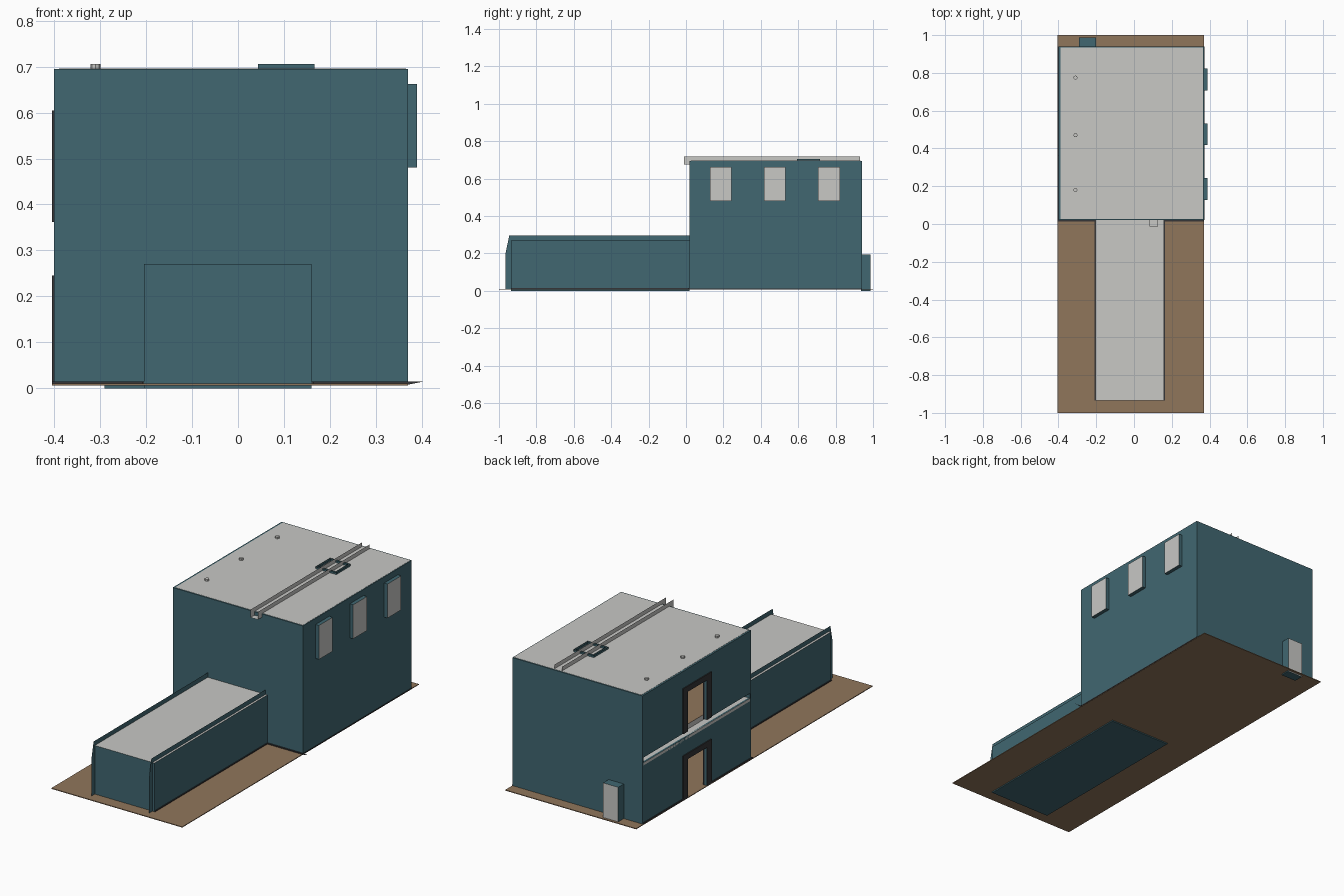
import bpy, bmesh, math

if "Cube" in bpy.data.objects:
    bpy.data.objects.remove(bpy.data.objects["Cube"])

def material(name, rgb):
    m = bpy.data.materials.new(name)
    m.diffuse_color = (*rgb, 1)
    m.use_nodes = True
    m.node_tree.nodes["Principled BSDF"].inputs["Base Color"].default_value = m.diffuse_color
    return m

TEAL = material("teal wall", (0.052, 0.135, 0.165))
GREY = material("light grey", (0.58, 0.58, 0.56))
BROWN = material("brown ground", (0.28, 0.18, 0.105))
DARK = material("dark trim", (0.035, 0.035, 0.038))

def finish(name, bm, mats):
    bmesh.ops.recalc_face_normals(bm, faces=bm.faces)
    me = bpy.data.meshes.new(name)
    bm.to_mesh(me)
    bm.free()
    for m in mats:
        me.materials.append(m)
    ob = bpy.data.objects.new(name, me)
    bpy.context.collection.objects.link(ob)
    return ob

def box(name, x, y, z, mat, face_mat=None, axis=0, sign=1):
    """Box from ranges; optionally a second colour on the face along one axis."""
    bm = bmesh.new()
    v = [bm.verts.new((a, b, c)) for a in x for b in y for c in z]
    for f in ((0, 1, 3, 2), (4, 6, 7, 5), (0, 4, 5, 1), (2, 3, 7, 6), (0, 2, 6, 4), (1, 5, 7, 3)):
        bm.faces.new([v[i] for i in f])
    bmesh.ops.recalc_face_normals(bm, faces=bm.faces)
    if face_mat:
        for f in bm.faces:
            f.material_index = int(f.normal[axis] * sign > 0.9)
    return finish(name, bm, [mat] + ([face_mat] if face_mat else []))

def sheet(name, points, mat):
    bm = bmesh.new()
    bm.faces.new([bm.verts.new(p) for p in points])
    return finish(name, bm, [mat])

# Ground
box("ground", (-0.405, 0.37), (-1, 1), (0.006, 0.01), BROWN)

# Main block walls and roof
X0, X1, Y0, Y1, TOP = -0.40, 0.37, 0.02, 0.94, 0.695
box("front_wall", (X0, X1), (Y0, Y0 + 0.01), (0.008, TOP), TEAL)
box("back_wall", (X0, X1), (Y1 - 0.01, Y1), (0.008, TOP), TEAL)
box("right_wall", (X1 - 0.01, X1), (Y0, Y1), (0.008, TOP), TEAL)
box("roof", (X0 + 0.01, X1 - 0.004), (Y0 + 0.006, Y1 - 0.006), (TOP - 0.01, TOP + 0.001), GREY)

# Left wall: two storeys with a doorway each, dark surrounds, slot between
for level, z0, z1, door in (("lower", 0.008, 0.335, 0.215), ("upper", 0.362, TOP, 0.575)):
    box(level + "_wall_front", (X0, X0 + 0.01), (Y0, 0.40), (z0, z1), TEAL)
    box(level + "_wall_back", (X0, X0 + 0.01), (0.56, Y1), (z0, z1), TEAL)
    box(level + "_wall_over_door", (X0, X0 + 0.01), (0.40, 0.56), (door, z1), TEAL)
    fx = (-0.405, -0.38)
    box(level + "_jamb_front", fx, (0.36, 0.40), (z0, door), DARK)
    box(level + "_jamb_back", fx, (0.56, 0.60), (z0, door), DARK)
    box(level + "_lintel", fx, (0.36, 0.60), (door, door + 0.03), DARK)

# Upper floor with the light ledge seen in the slot
box("slot_ledge", (X0, -0.35), (Y0 + 0.01, Y1 - 0.01), (0.32, 0.335), GREY)
box("slot_back", (-0.355, -0.35), (Y0 + 0.01, Y1 - 0.01), (0.335, 0.361), GREY)
box("upper_floor", (-0.355, X1 - 0.01), (Y0 + 0.01, Y1 - 0.01), (0.34, 0.362), BROWN)
box("inner_front_lining", (X0 + 0.01, X1 - 0.01), (Y0 + 0.01, Y0 + 0.014), (0.362, 0.68), GREY)
box("inner_right_lining", (X1 - 0.014, X1 - 0.01), (Y0 + 0.01, Y1 - 0.01), (0.362, 0.68), GREY)

# Base trim, with a pointed tip at the front right corner
box("front_base_trim", (-0.405, X1), (0.014, 0.02), (0.008, 0.015), DARK)
box("left_base_trim_front", (-0.405, X0), (Y0, 0.40), (0.008, 0.015), DARK)
box("left_base_trim_back", (-0.405, X0), (0.56, Y1), (0.008, 0.015), DARK)
box("right_base_trim", (X1, X1 + 0.002), (Y0, Y1), (0.008, 0.013), DARK)
sheet("trim_tip", [(0.36, 0.016, 0.006), (0.405, 0.016, 0.015), (0.36, 0.016, 0.015)], DARK)

# Projecting windows on the right
for i, y in enumerate((0.185, 0.475, 0.765)):
    box(f"window_{i+1}", (X1 - 0.005, 0.39), (y - 0.058, y + 0.058), (0.48, 0.662), TEAL, GREY, 0, 1)

# Back door box
box("back_door", (-0.29, -0.20), (Y1 - 0.005, 0.987), (0.0, 0.195), TEAL, GREY, 1, 1)

# Front wing with end fins that form side parapets
box("wing", (-0.205, 0.16), (-0.935, Y0), (0.0, 0.27), TEAL, GREY, 2, 1)
for side, x in (("left", -0.193), ("right", 0.149)):
    profile = [(-0.965, 0.008), (-0.965, 0.20), (-0.945, 0.295), (Y0, 0.295), (Y0, 0.008)]
    sheet(f"wing_fin_{side}", [(x, y, z) for y, z in profile], TEAL)
box("wing_trim_left", (-0.209, -0.205), (-0.935, Y0), (0.008, 0.015), DARK)
box("wing_trim_right", (0.16, 0.164), (-0.935, Y0), (0.008, 0.015), DARK)

# Roof channel: two thin rails and a spout over the front edge
for side, x in (("left", 0.083), ("right", 0.127)):
    rail = [(-0.012, 0.676), (-0.012, 0.718), (0.93, 0.718), (0.93, TOP), (Y0, TOP), (Y0, 0.676)]
    sheet(f"channel_rail_{side}", [(x, y, z) for y, z in rail], GREY)
sheet("channel_spout", [(0.083, -0.012, 0.676), (0.127, -0.012, 0.676),
                        (0.127, Y0, 0.676), (0.083, Y0, 0.676)], GREY)

# Square hatch rim: two nested upright sheets
for name, r in (("outer", 0.061), ("inner", 0.051)):
    bm = bmesh.new()
    ring = [(0.105 + a * r, 0.655 + b * r) for a, b in ((-1, -1), (1, -1), (1, 1), (-1, 1))]
    lo = [bm.verts.new((x, y, TOP)) for x, y in ring]
    hi = [bm.verts.new((x, y, 0.706)) for x, y in ring]
    for i in range(4):
        j = (i + 1) % 4
        bm.faces.new((lo[i], lo[j], hi[j], hi[i]))
    finish(f"hatch_rim_{name}", bm, [TEAL])

# Small roof vents
for i, y in enumerate((0.18, 0.47, 0.775)):
    bm = bmesh.new()
    bmesh.ops.create_cone(bm, cap_ends=True, segments=8, radius1=0.011, radius2=0.011, depth=0.012)
    bmesh.ops.translate(bm, verts=bm.verts, vec=(-0.31, y, TOP + 0.005))
    finish(f"vent_{i+1}", bm, [GREY])
